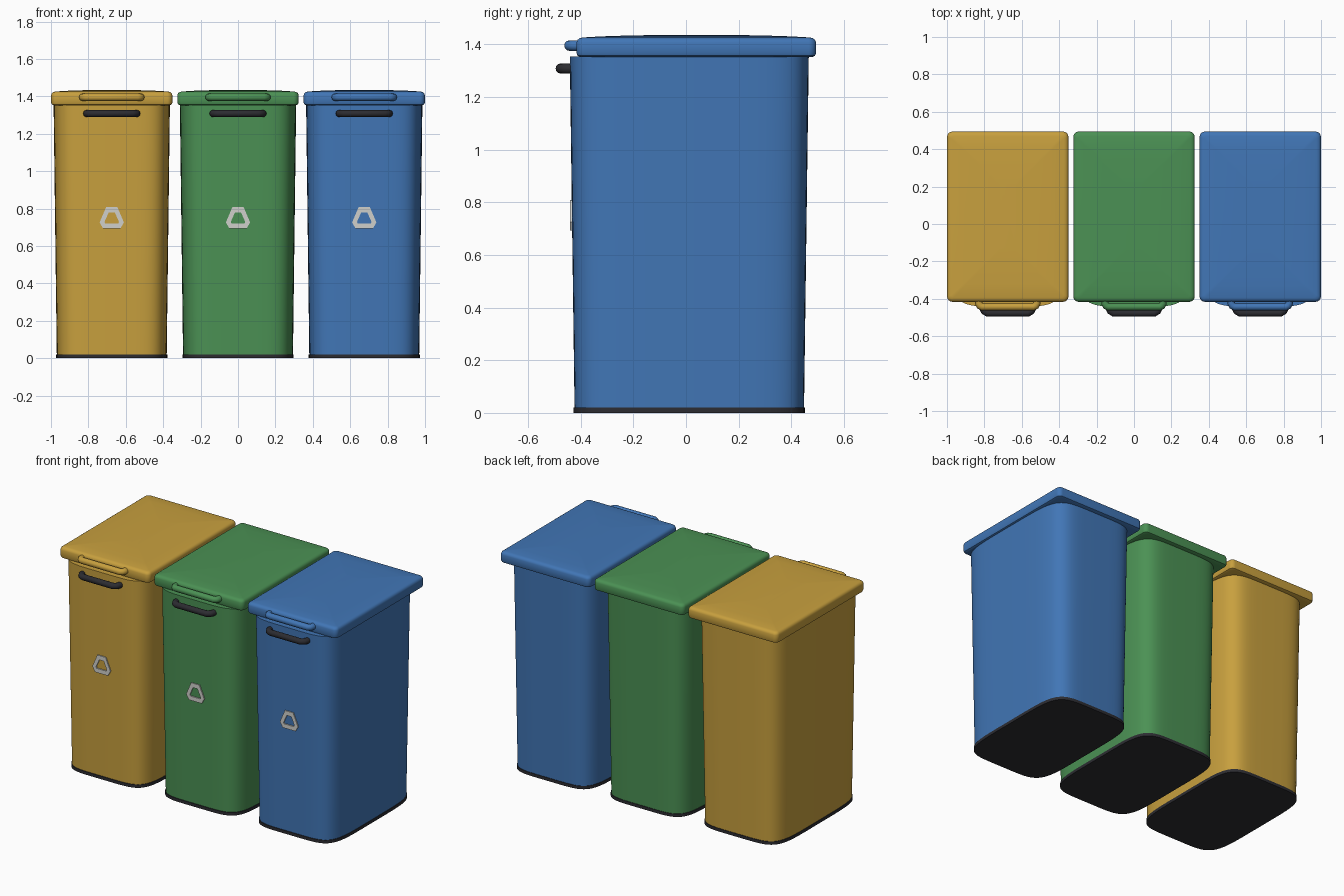
import bpy, bmesh, math

if "Cube" in bpy.data.objects:
    bpy.data.objects.remove(bpy.data.objects["Cube"])


def srgb(r, g, b):
    lin = [((c / 255 + 0.055) / 1.055) ** 2.4 if c > 10 else c / 255 / 12.92 for c in (r, g, b)]
    return (*lin, 1.0)


def material(name, *rgb):
    m = bpy.data.materials.new(name)
    m.diffuse_color = srgb(*rgb)
    m.use_nodes = True
    m.node_tree.nodes["Principled BSDF"].inputs["Base Color"].default_value = m.diffuse_color
    return m


black = material("black plastic", 44, 44, 49)
grey = material("light grey", 208, 208, 203)
BINS = [("yellow", -0.675, material("yellow", 200, 160, 62)),
        ("green", 0.0, material("green", 75, 145, 84)),
        ("blue", 0.675, material("blue", 65, 118, 182))]


def squircle(hx, hy, cy, z, n=5.5, count=72):
    """Bulging rectangular cross-section."""
    pts = []
    for i in range(count):
        a = 2 * math.pi * (i + 0.5) / count
        c, s = math.cos(a), math.sin(a)
        pts.append((math.copysign(abs(c) ** (2 / n), c) * hx,
                    cy + math.copysign(abs(s) ** (2 / n), s) * hy, z))
    return pts


def round_rect(hx, hy, cy, z, r, seg=6):
    """Straight-sided cross-section with rounded corners."""
    pts = []
    for k, (sx, sy) in enumerate([(1, 1), (-1, 1), (-1, -1), (1, -1)]):
        for i in range(seg + 1):
            a = math.pi / 2 * (k + i / seg)
            pts.append((sx * (hx - r) + r * math.cos(a),
                        cy + sy * (hy - r) + r * math.sin(a), z))
    return pts


def finish(ob, x, mat):
    ob.location.x = x
    ob.data.materials.append(mat)
    bpy.ops.object.select_all(action='DESELECT')
    bpy.context.view_layer.objects.active = ob
    ob.select_set(True)
    return ob


def mesh_object(name, bm, x, mat, angle=40):
    bmesh.ops.recalc_face_normals(bm, faces=bm.faces)
    me = bpy.data.meshes.new(name)
    bm.to_mesh(me)
    bm.free()
    ob = bpy.data.objects.new(name, me)
    bpy.context.collection.objects.link(ob)
    finish(ob, x, mat)
    bpy.ops.object.shade_smooth_by_angle(angle=math.radians(angle))
    return ob


def loft(name, rings, x, mat):
    bm = bmesh.new()
    loops = [[bm.verts.new(p) for p in ring] for ring in rings]
    n = len(loops[0])
    for a, b in zip(loops, loops[1:]):
        for i in range(n):
            j = (i + 1) % n
            bm.faces.new((a[i], a[j], b[j], b[i]))
    bm.faces.new(loops[0])
    bm.faces.new(loops[-1])
    return mesh_object(name, bm, x, mat)


def bar(name, half, points, z, radius, x, mat):
    """Bent round bar, mirrored left to right; points are (inset, y)."""
    path = [(-half + i, y, z) for i, y in points]
    path += [(-px, y, z) for px, y, _ in reversed(path)]
    cu = bpy.data.curves.new(name, 'CURVE')
    cu.dimensions = '3D'
    cu.bevel_depth = radius
    cu.bevel_resolution = 4
    cu.use_fill_caps = True
    sp = cu.splines.new('POLY')
    sp.points.add(len(path) - 1)
    for p, co in zip(sp.points, path):
        p.co = (*co, 1)
    ob = bpy.data.objects.new(name, cu)
    bpy.context.collection.objects.link(ob)
    finish(ob, x, mat)
    bpy.ops.object.convert(target='MESH')
    bpy.ops.object.shade_smooth_by_angle(angle=math.radians(50))


def badge(name, x, mat):
    """Flat ring shaped like a triangle with cut corners."""
    outer = [(0.030, 0.808), (0.065, 0.726), (0.046, 0.693)]
    inner = [(0.016, 0.780), (0.039, 0.728), (0.034, 0.720)]
    bm = bmesh.new()

    def loop(half, y):
        full = half + [(-px, z) for px, z in reversed(half)]
        return [bm.verts.new((px, y, z)) for px, z in full]

    fo, fi, bo, bi = loop(outer, -0.4405), loop(inner, -0.4405), loop(outer, -0.431), loop(inner, -0.431)
    for a, b in ((fo, fi), (fi, bi), (bi, bo), (bo, fo)):
        for i in range(6):
            j = (i + 1) % 6
            bm.faces.new((a[i], a[j], b[j], b[i]))
    mesh_object(name, bm, x, mat, 20)


# lid profile: (inset, height), rolled rim then a slight crown
LID = [(0.014, 1.352), (0.004, 1.357), (0, 1.367), (0, 1.407), (0.004, 1.417),
       (0.012, 1.423), (0.024, 1.426), (0.09, 1.430), (0.18, 1.433), (0.28, 1.435)]

for label, x, colour in BINS:
    # black foot and tapered body
    loft(label + "_base", [squircle(0.297, 0.440, 0.012, z) for z in (0, 0.02)], x, black)
    loft(label + "_body", [squircle(0.294 + 0.017 * t, 0.436 + 0.018 * t, 0.0125, 0.015 + 1.338 * t)
                           for t in (0, 0.25, 0.5, 0.75, 1)], x, colour)
    # lid
    loft(label + "_lid", [round_rect(0.324 - i, 0.455 - i, 0.039, z, max(0.028 - i * 0.6, 0.008))
                          for i, z in LID], x, colour)
    # lid grip and front pull handle
    bar(label + "_lid_grip", 0.155, [(0, -0.395), (0, -0.425), (0.006, -0.437), (0.018, -0.443)],
        1.395, 0.020, x, colour)
    bar(label + "_handle", 0.134, [(0, -0.42), (0, -0.450), (0.008, -0.466), (0.026, -0.477)],
        1.308, 0.019, x, black)
    # front badge
    badge(label + "_badge", x, grey)
